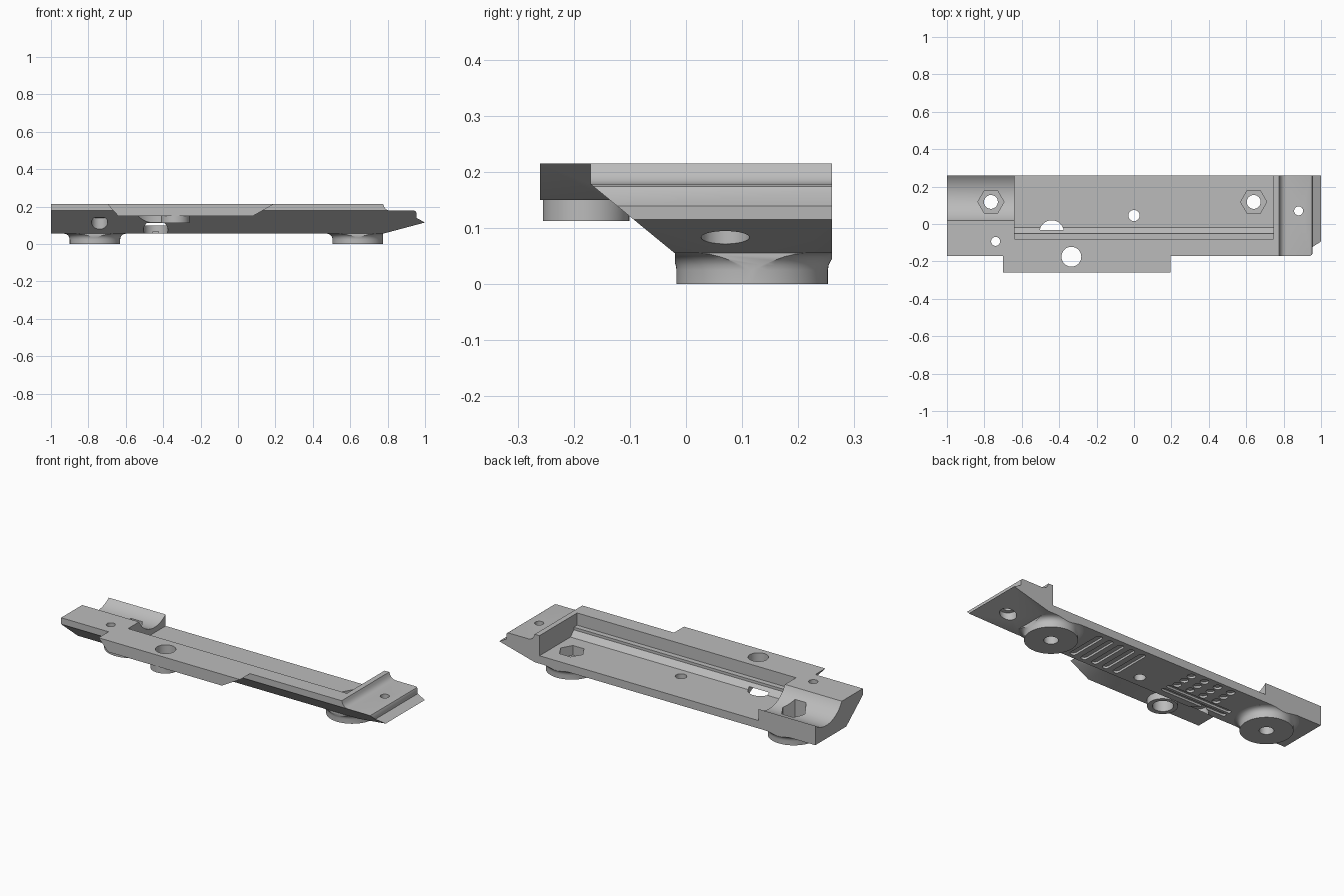
import bpy, bmesh, math
from mathutils import Vector

cube = bpy.data.objects.get("Cube")
if cube:
    bpy.data.objects.remove(cube, do_unlink=True)

grey = bpy.data.materials.new("light grey")
grey.use_nodes = True
colour = (0.5, 0.5, 0.5, 1)
grey.diffuse_color = colour
grey.node_tree.nodes["Principled BSDF"].inputs["Base Color"].default_value = colour


def make_object(name, bm):
    bmesh.ops.recalc_face_normals(bm, faces=bm.faces)
    mesh = bpy.data.meshes.new(name)
    bm.to_mesh(mesh)
    bm.free()
    mesh.materials.append(grey)
    obj = bpy.data.objects.new(name, mesh)
    bpy.context.collection.objects.link(obj)
    return obj


def prism(name, points, axis, start, end):
    """Extrude a profile along x, y or z."""
    place = {"x": lambda a, b, t: (t, a, b),
             "y": lambda a, b, t: (a, t, b),
             "z": lambda a, b, t: (a, b, t)}[axis]
    bm = bmesh.new()
    face = bm.faces.new([bm.verts.new(place(a, b, start)) for a, b in points])
    out = bmesh.ops.extrude_face_region(bm, geom=[face])
    moved = [v for v in out["geom"] if isinstance(v, bmesh.types.BMVert)]
    bmesh.ops.translate(bm, verts=moved, vec=Vector(place(0, 0, end - start)))
    return make_object(name, bm)


def box(name, x0, x1, y0, y1, z0, z1):
    return prism(name, [(x0, y0), (x1, y0), (x1, y1), (x0, y1)], "z", z0, z1)


def turned(name, x, y, rings, sides=48):
    """Stack of circles given as (radius, height)."""
    bm = bmesh.new()
    loops = []
    for r, z in rings:
        loops.append([bm.verts.new((x + r * math.cos(math.tau * i / sides),
                                    y + r * math.sin(math.tau * i / sides), z))
                      for i in range(sides)])
    for low, high in zip(loops, loops[1:]):
        for i in range(sides):
            j = (i + 1) % sides
            bm.faces.new((low[i], low[j], high[j], high[i]))
    bm.faces.new(loops[0])
    bm.faces.new(loops[-1])
    return make_object(name, bm)


def slot(name, a, b, radius, z0, z1):
    """Round-ended groove from point a to point b."""
    a, b = Vector(a), Vector(b)
    heading = math.atan2(b.y - a.y, b.x - a.x)
    points = []
    for centre, turn in ((b, -math.pi / 2), (a, math.pi / 2)):
        for i in range(9):
            t = heading + turn + math.pi * i / 8
            points.append((centre.x + radius * math.cos(t), centre.y + radius * math.sin(t)))
    return prism(name, points, "z", z0, z1)


def combine(target, tool, operation):
    mod = target.modifiers.new("combine", "BOOLEAN")
    mod.operation = operation
    mod.solver = "EXACT"
    mod.object = tool
    bpy.context.view_layer.objects.active = target
    bpy.ops.object.modifier_apply(modifier=mod.name)
    bpy.data.objects.remove(tool, do_unlink=True)


BASE, TOP, FLOOR = 0.055, 0.215, 0.10
FEET = [(-0.765, 0.118), (0.64, 0.118)]

# Main plate: side profile crossed with the sloping end profile
side = [(-1, BASE), (0.775, BASE), (1, 0.115), (0.955, 0.139), (0.955, 0.165),
        (0.951, 0.174), (0.942, 0.178), (0.815, 0.178)]
side += [(0.815 - 0.037 * math.sin(t), 0.215 - 0.037 * math.cos(t))
         for t in (0.3, 0.6, 0.9, 1.2)]
side += [(0.775, TOP), (-1, TOP)]
plate = prism("base_plate", side, "y", -0.3, 0.26)
section = [(-0.17, 0.178), (-0.02, BASE - 0.0002), (-0.02, 0.01), (0.4, 0.01),
           (0.4, 0.3), (-0.17, 0.3)]
combine(plate, prism("section_cutter", section, "x", -1.2, 1.2), "INTERSECT")

# Shallow round relief in the slope beside the boss
combine(plate, turned("slope_relief", -0.44, -0.21, [(0.12, 0.114), (0.12, 0.15)]), "DIFFERENCE")

# Side ledge with its round boss
ledge = [(-0.64, 0.15), (0.08, 0.15), (0.195, TOP), (-0.7, TOP)]
combine(plate, prism("ledge", ledge, "y", -0.26, -0.12), "UNION")
combine(plate, turned("boss", -0.335, -0.178, [(0.077, 0.112), (0.077, 0.18)]), "UNION")

# Long pocket open at the back, with a stepped rail along its front wall
pocket = [(-0.08, 0.3), (-0.08, 0.145), (-0.05, 0.145), (-0.05, 0.13),
          (-0.02, FLOOR), (0.4, FLOOR), (0.4, 0.3)]
combine(plate, prism("pocket", pocket, "x", -0.64, 0.745), "DIFFERENCE")

# Curved cradle at one end
cradle = [(0.16 + 0.158 * math.cos(math.tau * i / 64),
           0.288 + 0.158 * math.sin(math.tau * i / 64)) for i in range(64)]
combine(plate, prism("cradle", cradle, "x", -1.1, -0.639), "DIFFERENCE")

# Flared feet, trimmed flush with the plate
for x, y in FEET:
    rings = [(0.135, 0), (0.135, 0.025)]
    rings += [(0.165 - 0.03 * math.cos(t), 0.025 + 0.03 * math.sin(t))
              for t in (0.3, 0.6, 0.9, 1.2, 1.5)]
    foot = turned("foot", x, y, rings + [(0.165, 0.065)], 64)
    combine(foot, box("trim", -0.99, 0.775, -0.02, 0.26, -0.1, 0.07), "INTERSECT")
    combine(plate, foot, "UNION")

# Hexagonal nut recesses and bolt holes
for x, y in FEET:
    combine(plate, turned("nut_recess", x, y, [(0.07, 0.045), (0.07, 0.3)], 6), "DIFFERENCE")
    combine(plate, turned("bolt_hole", x, y, [(0.037, -0.1), (0.037, 0.1)]), "DIFFERENCE")

# Plain holes and countersunk holes
for x, y, r in ((-0.335, -0.175, 0.053), (0, 0.045, 0.03)):
    combine(plate, turned("hole", x, y, [(r, -0.1), (r, 0.3)]), "DIFFERENCE")
for x, y, z in ((-0.74, -0.093, 0.14), (0.88, 0.07, 0.115)):
    rings = [(0.043, -0.1), (0.043, z), (0.024, z + 0.003), (0.024, 0.3)]
    combine(plate, turned("screw_hole", x, y, rings, 32), "DIFFERENCE")

# Round notch from below that breaks into the pocket
combine(plate, turned("notch", -0.44, -0.045, [(0.065, -0.1), (0.065, 0.112)]), "DIFFERENCE")

# Grip grooves and dimples under the plate
depth = BASE + 0.012
for i in range(5):
    x = 0.13 + 0.07 * i
    combine(plate, slot("groove", (x, 0.02), (x, 0.215), 0.018, 0, depth), "DIFFERENCE")
for y in (0.03, 0.07):
    combine(plate, slot("long_groove", (-0.56, y), (-0.17, y), 0.012, 0, depth), "DIFFERENCE")
for i in range(4):
    for j in range(3):
        dimple = turned("dimple", -0.19 - 0.085 * i, 0.11 + 0.055 * j,
                        [(0.022, 0), (0.022, depth)], 20)
        combine(plate, dimple, "DIFFERENCE")

# Smooth the round surfaces, keep the edges crisp
bpy.ops.object.select_all(action="DESELECT")
plate.select_set(True)
bpy.context.view_layer.objects.active = plate
bpy.ops.object.shade_smooth_by_angle(angle=math.radians(30))
